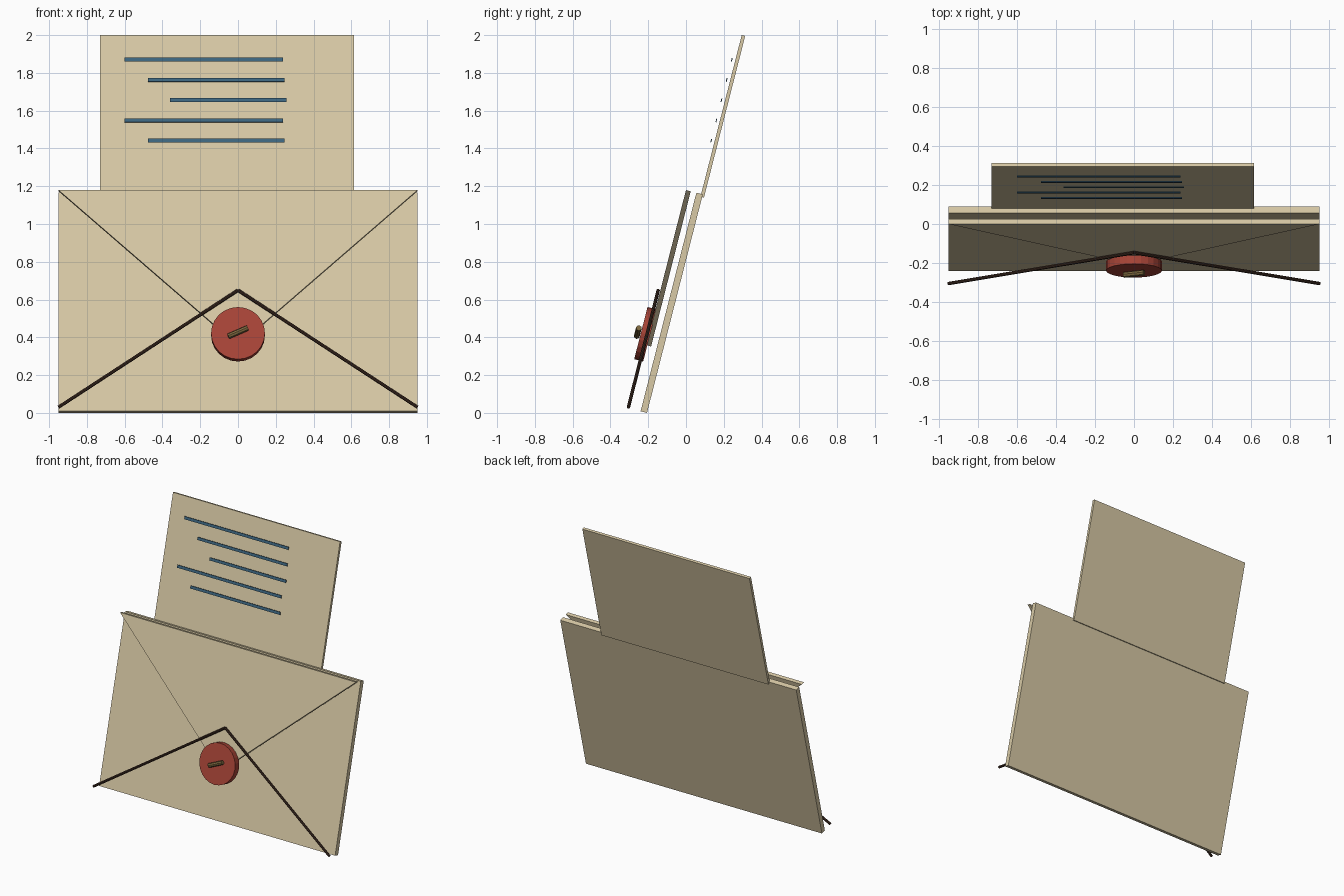
import bpy, bmesh
from math import radians
from mathutils import Matrix, Vector

cube = bpy.data.objects.get("Cube")
if cube:
    bpy.data.objects.remove(cube, do_unlink=True)

# Everything is built upright, then leaned back together
LEAN = Matrix.Rotation(-0.25, 4, 'X')


def material(name, rgb):
    m = bpy.data.materials.new(name)
    m.use_nodes = True
    m.diffuse_color = (*rgb, 1)
    m.node_tree.nodes["Principled BSDF"].inputs["Base Color"].default_value = (*rgb, 1)
    return m


paper = material("cream paper", (0.69, 0.59, 0.38))
ink = material("blue ink", (0.045, 0.13, 0.21))
wax = material("red wax", (0.39, 0.058, 0.038))
cord = material("dark brown trim", (0.05, 0.025, 0.016))
brass = material("dull brass", (0.21, 0.14, 0.05))


def finish(name, bm, mat):
    bmesh.ops.recalc_face_normals(bm, faces=bm.faces)
    bm.transform(LEAN)
    mesh = bpy.data.meshes.new(name)
    bm.to_mesh(mesh)
    bm.free()
    mesh.materials.append(mat)
    obj = bpy.data.objects.new(name, mesh)
    bpy.context.collection.objects.link(obj)
    return obj


def slab(name, outline, front, back, mat):
    """Extrude an (x, z) outline from front to back."""
    bm = bmesh.new()
    face = bm.faces.new([bm.verts.new((x, front, z)) for x, z in outline])
    out = bmesh.ops.extrude_face_region(bm, geom=[face])
    moved = [v for v in out["geom"] if isinstance(v, bmesh.types.BMVert)]
    bmesh.ops.translate(bm, verts=moved, vec=(0, back - front, 0))
    return finish(name, bm, mat)


def box(name, x0, x1, z0, z1, front, back, mat):
    return slab(name, [(x0, z0), (x1, z0), (x1, z1), (x0, z1)], front, back, mat)


def rod(name, start, end, radius, sides, mat):
    """Capped cylinder between two points."""
    a, b = Vector(start), Vector(end)
    bm = bmesh.new()
    bmesh.ops.create_cone(bm, cap_ends=True, segments=sides, radius1=radius,
                          radius2=radius, depth=(b - a).length)
    turn = (b - a).to_track_quat('Z', 'Y').to_matrix().to_4x4()
    bm.transform(Matrix.Translation((a + b) / 2) @ turn)
    return finish(name, bm, mat)


# Envelope back panel and triangular flap
BOTTOM, TOP, HALF = -0.051, 1.143, 0.95
box("envelope_body", -HALF, HALF, BOTTOM, TOP, -0.235, -0.2, paper)
slab("envelope_flap", [(-HALF, TOP), (0, 0.295), (HALF, TOP)], -0.292, -0.266, paper)

# Letter rising behind the envelope, with written lines
box("letter", -0.73, 0.615, 1.128, 2.011, -0.209, -0.19, paper)
spans = [(-0.6, 0.237), (-0.476, 0.247), (-0.36, 0.256)]
for i in range(5):
    x0, x1 = spans[i % 3]
    z = 1.872 - 0.1107 * i
    box(f"writing_line_{i + 1}", x0, x1, z - 0.01, z + 0.01, -0.23, -0.225, ink)

# Trim along the lower fold
for side, s in (("left", 1), ("right", -1)):
    rod(f"fold_trim_{side}", (s * HALF, -0.303, -0.046), (0, -0.303, 0.593), 0.009, 8, cord)

# Wax seal with its small pin
rod("wax_seal", (0, -0.287, 0.35), (0, -0.336, 0.35), 0.1425, 24, wax)
along = Matrix.Rotation(radians(-24), 3, 'Y') @ Vector((0.056, 0, 0))
middle = Vector((0, -0.353, 0.351))
rod("seal_pin", middle - along, middle + along, 0.015, 8, brass)
